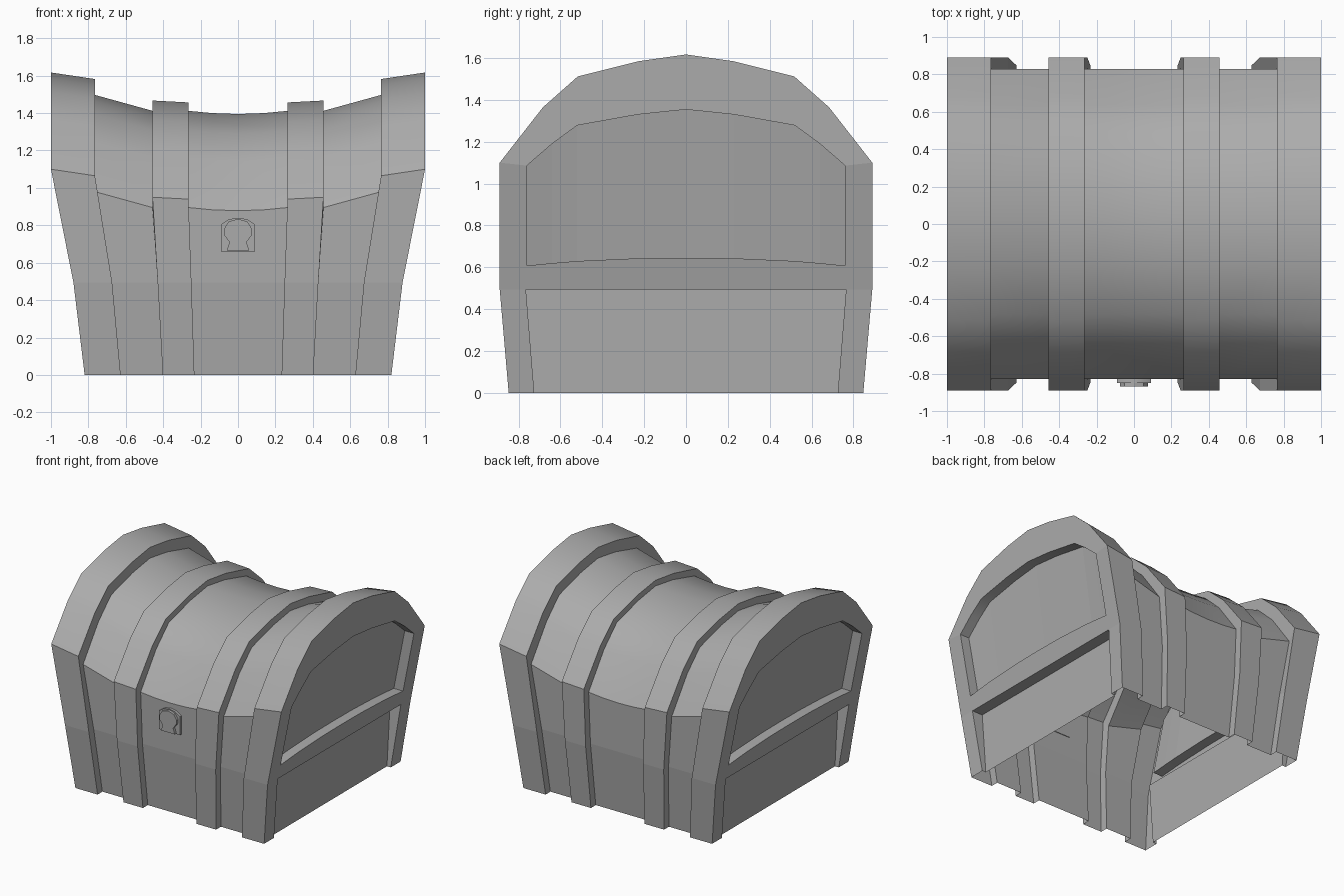
import bpy, bmesh, math

cube = bpy.data.objects.get("Cube")
if cube:
    bpy.data.objects.remove(cube, do_unlink=True)

grey = bpy.data.materials.new("plain_grey")
grey.use_nodes = True
GREY = (0.41, 0.41, 0.41, 1)
grey.diffuse_color = GREY
grey.node_tree.nodes["Principled BSDF"].inputs["Base Color"].default_value = GREY

MID = 0.495           # height of the bend in the walls
EAVE = 1.1            # height of the lid edge at the ends
LID = [(0.684, 0.264), (0.517, 0.412), (0.23, 0.484), (0, 0.517)]


def bridge(bm, a, b):
    """Quads between two paths of equal length."""
    for i in range(len(a) - 1):
        corners = []
        for p in (a[i], a[i + 1], b[i + 1], b[i]):
            if p not in corners:
                corners.append(p)
        if len(corners) > 2:
            bm.faces.new([bm.verts.new(p) for p in corners])


def finish(bm, name, mirror=True):
    """Weld the mesh, mirror it over both axes and shade it."""
    bmesh.ops.remove_doubles(bm, verts=bm.verts, dist=0.0005)
    mesh = bpy.data.meshes.new(name)
    bm.to_mesh(mesh)
    bm.free()
    mesh.materials.append(grey)
    obj = bpy.data.objects.new(name, mesh)
    bpy.context.collection.objects.link(obj)
    if mirror:
        mod = obj.modifiers.new("mirror", "MIRROR")
        mod.use_axis = (True, True, False)
    bpy.ops.object.select_all(action="DESELECT")
    obj.select_set(True)
    bpy.context.view_layer.objects.active = obj
    bpy.ops.object.shade_smooth_by_angle(angle=math.radians(30))
    # Walls stay flat, only the lid is smooth
    for face in mesh.polygons:
        face.use_smooth = abs(face.normal.z) > 0.3


def column(x, eave, raised):
    """Half of the chest's cross-section at one x, from floor to ridge."""
    low, mid = (0.82, 0.88) if x > 0.6 else (0.88, 0.94)
    k = 1 if raised else 0.83 / 0.89
    inset = 0 if raised else 0.06
    path = [(x * low, 0.847 - inset, 0), (x * mid, 0.89 - inset, MID), (x, 0.89 - inset, eave)]
    return path + [(x, y * k, eave + z) for y, z in LID]


# Walls and lid: strips listed from the middle outwards
parts = {
    "centre_shell": [(0, 0.878, False), (0.14, 0.883, False), (0.265, 0.895, False)],
    "middle_bands": [(0.265, 0.895, False), (0.265, 0.94, True),
                     (0.457, 0.95, True), (0.457, 0.895, False)],
    "side_shells": [(0.457, 0.895, False), (0.765, 0.98, False)],
    "end_bands": [(0.765, 0.98, False), (0.765, 1.065, True), (1, EAVE, True)],
}
for name, stations in parts.items():
    bm = bmesh.new()
    cols = [column(*s) for s in stations]
    for a, b in zip(cols, cols[1:]):
        bridge(bm, a, b)
    finish(bm, name)


def end_point(y, z, depth=0):
    """Point on the flared end wall, pushed inwards by depth."""
    if z < MID:
        x = 0.82 + 0.06 * z / MID
    else:
        x = 0.88 + 0.12 * min(1, (z - MID) / (EAVE - MID))
    return (x - depth, y, z)


def on_end(path, depth=0):
    return [end_point(y, z, depth) for y, z in path]


# End walls: outer frame, rail and two recessed panels
outer = [(0.89, MID), (0.89, EAVE)] + [(y, EAVE + z) for y, z in LID]
arch = [(0.76, 1.086), (0.64, 1.19), (0.52, 1.278), (0.23, 1.33), (0, 1.354)]
sill = [(0.76, 0.608), (0.64, 0.62), (0.52, 0.63), (0.23, 0.643), (0, 0.645)]
rail = [(0.765, MID)] + [(y, MID) for y, z in sill[1:]]
foot = [(0.725, 0), (0.765, MID)]
DEEP = 0.08

bm = bmesh.new()
bridge(bm, on_end(outer), on_end([sill[0]] + arch))
bridge(bm, on_end([outer[0], sill[0]]), on_end([outer[0], rail[0]]))
bridge(bm, on_end(sill), on_end(rail))
bridge(bm, on_end([(0.847, 0), outer[0]]), on_end(foot))
finish(bm, "end_frames")

bm = bmesh.new()
rim = sill[::-1] + arch
bridge(bm, on_end(rim), on_end(rim, DEEP))
bridge(bm, on_end(arch, DEEP), on_end(sill, DEEP))
finish(bm, "upper_end_panels")

bm = bmesh.new()
lower_rim = foot + [(0, MID)]
FLAT = 0.787
deep_rim = [(FLAT, y, z) for y, z in lower_rim]
bridge(bm, on_end(lower_rim), deep_rim)
bridge(bm, deep_rim[:2], [(FLAT, 0, 0), (FLAT, 0, MID)])
finish(bm, "lower_end_panels")


def lock_part(name, half, back, front):
    """Symmetric outline extruded towards the front."""
    outline = half + [(-x, z) for x, z in reversed(half) if x > 0]
    bm = bmesh.new()
    face = bm.faces.new([bm.verts.new((x, back, z)) for x, z in outline])
    new = bmesh.ops.extrude_face_region(bm, geom=[face])["geom"]
    verts = [v for v in new if isinstance(v, bmesh.types.BMVert)]
    bmesh.ops.translate(bm, verts=verts, vec=(0, front - back, 0))
    bmesh.ops.recalc_face_normals(bm, faces=bm.faces)
    finish(bm, name, mirror=False)


# Lock plate and raised keyhole
lock_part("lock_plate", [(0.09, 0.66), (0.09, 0.805), (0.05, 0.832), (0, 0.84)], -0.825, -0.85)
lock_part("keyhole", [(0.06, 0.665), (0.045, 0.71), (0.072, 0.745), (0.075, 0.78),
                      (0.05, 0.82), (0, 0.834)], -0.84, -0.87)
